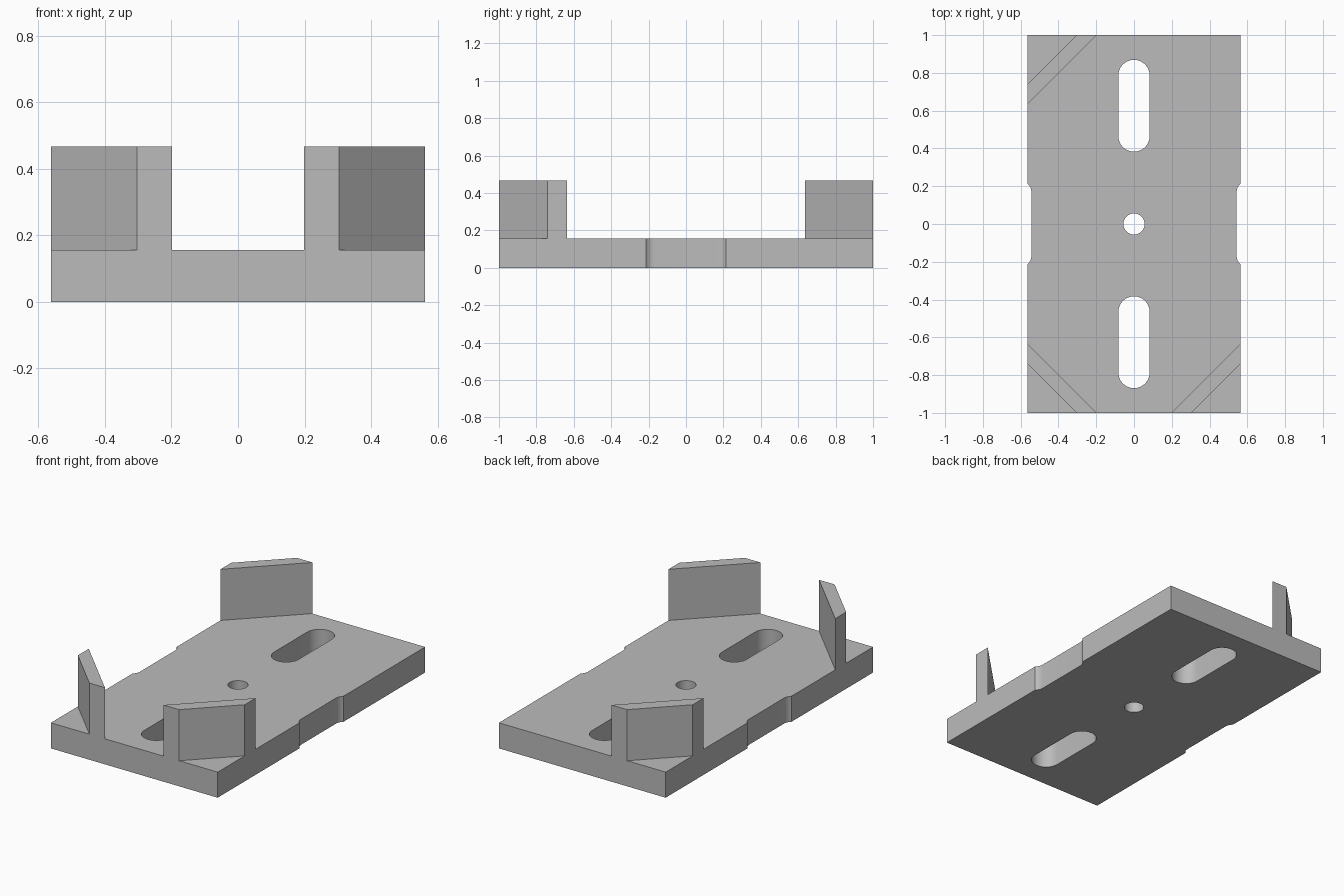
import bpy, bmesh
from math import sin, cos, pi, acos

if "Cube" in bpy.data.objects:
    bpy.data.objects.remove(bpy.data.objects["Cube"], do_unlink=True)

HALF_X, HALF_Y = 0.563, 1.0
BASE_H, WALL_TOP = 0.156, 0.468

grey = bpy.data.materials.new("plain grey")
grey.use_nodes = True
colour = (0.5, 0.5, 0.5, 1)
grey.diffuse_color = colour
grey.node_tree.nodes["Principled BSDF"].inputs["Base Color"].default_value = colour


def arc(cx, cy, r, start, end, steps):
    return [(cx + r * cos(start + (end - start) * i / steps),
             cy + r * sin(start + (end - start) * i / steps))
            for i in range(steps + 1)]


def prism(name, loops, z0, z1):
    """Fill an outline with holes and extrude it upwards."""
    bm = bmesh.new()
    for loop in loops:
        verts = [bm.verts.new((x, y, z0)) for x, y in loop]
        for a, b in zip(verts, verts[1:] + verts[:1]):
            bm.edges.new((a, b))
    bmesh.ops.triangle_fill(bm, edges=bm.edges[:], use_beauty=True)
    bmesh.ops.dissolve_limit(bm, angle_limit=0.01, verts=[], edges=bm.edges[:])
    top = bmesh.ops.extrude_face_region(bm, geom=bm.faces[:], use_keep_orig=True)
    moved = [v for v in top["geom"] if isinstance(v, bmesh.types.BMVert)]
    bmesh.ops.translate(bm, verts=moved, vec=(0, 0, z1 - z0))
    bmesh.ops.recalc_face_normals(bm, faces=bm.faces[:])
    mesh = bpy.data.meshes.new(name)
    bm.to_mesh(mesh)
    bm.free()
    mesh.materials.append(grey)
    obj = bpy.data.objects.new(name, mesh)
    bpy.context.collection.objects.link(obj)
    bpy.ops.object.select_all(action="DESELECT")
    obj.select_set(True)
    bpy.context.view_layer.objects.active = obj
    bpy.ops.object.shade_smooth_by_angle(angle=0.5)
    return obj


# Shallow side recess with rounded ends
depth, radius, recess_end = 0.02, 0.06, 0.213
sweep = acos(1 - depth / radius)
inner_y = recess_end - radius * sin(sweep)
upper = arc(HALF_X - depth + radius, inner_y, radius, pi, pi - sweep, 6)
recess = [(x, -y) for x, y in reversed(upper)] + upper

# Base plate outline, running anticlockwise
right_side = [(HALF_X, -HALF_Y)] + recess + [(HALF_X, HALF_Y)]
outline = right_side + [(-x, -y) for x, y in right_side]


def slot(cy):
    r, reach = 0.083, 0.16
    return (arc(0, cy + reach, r, 0, pi, 20)
            + arc(0, cy - reach, r, pi, 2 * pi, 20))


centre_hole = arc(0, 0, 0.056, 0, 2 * pi, 40)[:-1]
prism("base_plate", [outline, slot(0.626), slot(-0.626), centre_hole], 0, BASE_H)

# Diagonal corner walls on three corners
inner, outer = 0.365, 0.26
for name, sx, sy in (("front_right_wall", -1, -1),
                     ("front_left_wall", 1, -1),
                     ("back_right_wall", -1, 1)):
    strip = [(HALF_X - inner, HALF_Y), (HALF_X - outer, HALF_Y),
             (HALF_X, HALF_Y - outer), (HALF_X, HALF_Y - inner)]
    prism(name, [[(sx * x, sy * y) for x, y in strip]], BASE_H, WALL_TOP)
